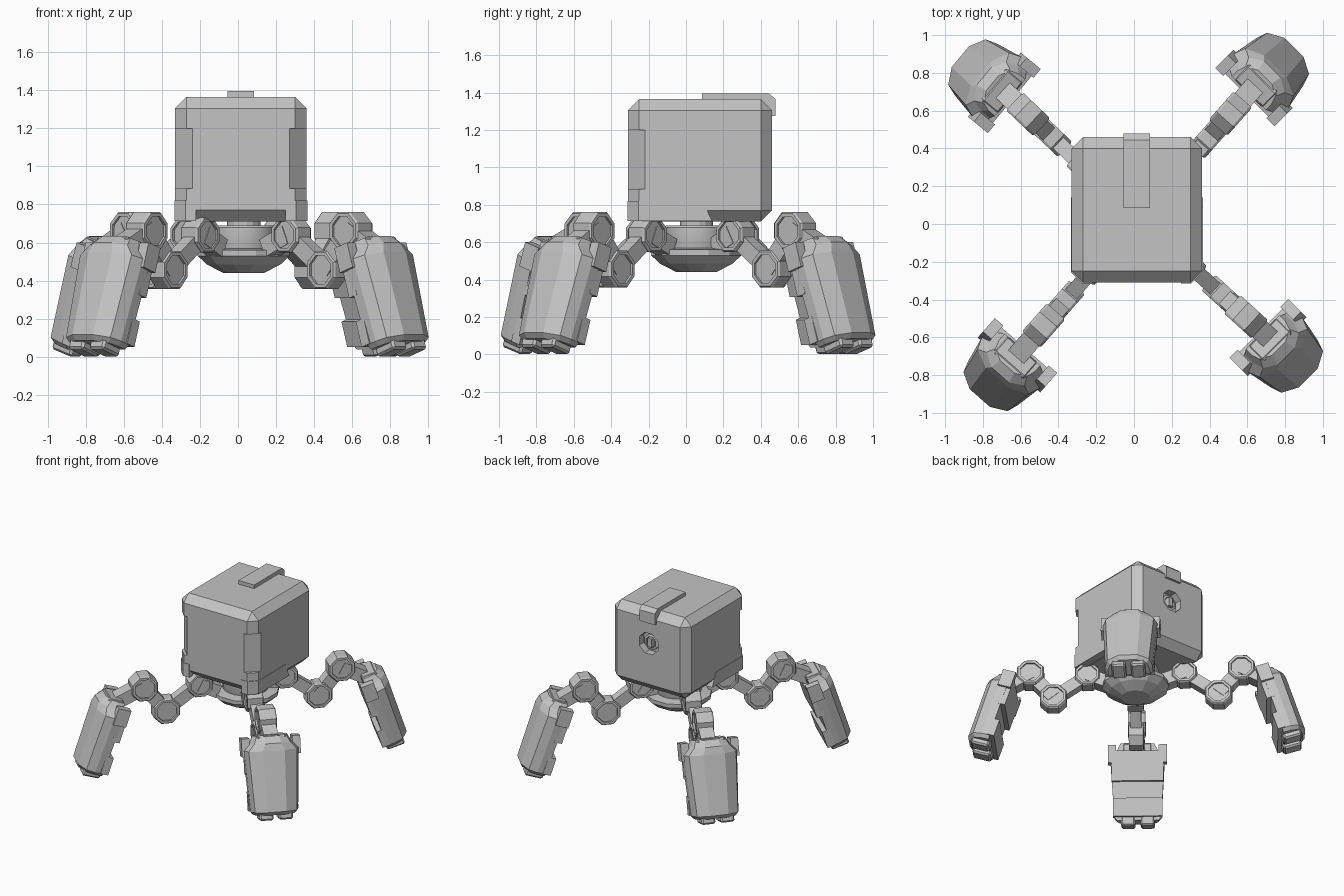
import bpy, bmesh
from math import radians, sin, cos, tau
from mathutils import Matrix, Vector

if "Cube" in bpy.data.objects:
    bpy.data.objects.remove(bpy.data.objects["Cube"])

grey = bpy.data.materials.new("plain_grey")
grey.use_nodes = True
COLOUR = (0.55, 0.55, 0.55, 1)
grey.diffuse_color = COLOUR
grey.node_tree.nodes["Principled BSDF"].inputs["Base Color"].default_value = COLOUR


def finish(bm, name, matrix):
    bmesh.ops.recalc_face_normals(bm, faces=bm.faces)
    mesh = bpy.data.meshes.new(name)
    bm.to_mesh(mesh)
    bm.free()
    mesh.materials.append(grey)
    obj = bpy.data.objects.new(name, mesh)
    obj.matrix_world = matrix
    bpy.context.collection.objects.link(obj)
    return obj


def loft(name, rings, matrix=Matrix()):
    """Skin a list of equal-length vertex rings and cap both ends."""
    bm = bmesh.new()
    rows = [[bm.verts.new(p) for p in ring] for ring in rings]
    n = len(rows[0])
    for a, b in zip(rows, rows[1:]):
        for i in range(n):
            j = (i + 1) % n
            bm.faces.new((a[i], a[j], b[j], b[i]))
    bm.faces.new(rows[0])
    bm.faces.new(rows[-1])
    return finish(bm, name, matrix)


def box(name, x, y, z, matrix=Matrix(), bevel=0):
    ring = [(x[0], y[0]), (x[1], y[0]), (x[1], y[1]), (x[0], y[1])]
    obj = loft(name, [[(*p, h) for p in ring] for h in z], matrix)
    if bevel:
        mod = obj.modifiers.new("chamfer", "BEVEL")
        mod.width, mod.segments = bevel, 1
    return obj


def lathe(name, profile, sides, matrix=Matrix()):
    rings = [[(r * cos(tau * (i + .5) / sides), r * sin(tau * (i + .5) / sides), z)
              for i in range(sides)] for r, z in profile]
    return loft(name, rings, matrix)


def extrude_side(name, outline, half, matrix=Matrix()):
    """Extrude an outline in the first and third axes across the second."""
    return loft(name, [[(a, s * half, b) for a, b in outline] for s in (-1, 1)], matrix)


def subtract(target, cutter):
    cutter.hide_render = True
    cutter.hide_set(True)
    mod = target.modifiers.new(cutter.name, "BOOLEAN")
    mod.operation, mod.object = "DIFFERENCE", cutter


# Box-shaped body with chamfered edges
body = box("body", (-.33, .36), (-.31, .46), (.71, 1.365), bevel=.06)

# Round socket in the back, with a small plug
back = Matrix.Translation((.015, .46, 1.1)) @ Matrix.Rotation(radians(-90), 4, "X")
subtract(body, lathe("socket_cutter", [(.09, -.06), (.09, .05)], 8, back))
lathe("socket_ring", [(.065, -.07), (.065, -.035), (.045, -.03), (.045, -.07)], 8, back)
box("socket_plug", (-.018, .018), (-.035, .035), (-.065, -.015), back)

# Deeper flat notches in the front corners, and lower side skirts
for side, x, s in (("right", -.33, 1), ("left", .36, -1)):
    corner = Matrix.Translation((x, -.31, 0)) @ Matrix.Rotation(radians(s * 45), 4, "Z")
    subtract(body, box(side + "_notch_cutter", (-.064, .064), (-.15, .15), (.885, 1.2), corner))
    loft(side + "_skirt", [[(x + s * dx, y, .713), (x + s * dx, y, .82),
                            (x + s * dx, .09, .82), (x + s * dx, .14, .713)]
                           for dx, y in ((-.004, -.255), (.055, -.314), (.11, -.314))])

# Strap folded over the top rear edge
strap = [(.085, 1.355), (.085, 1.395), (.445, 1.395), (.478, 1.365),
         (.478, 1.275), (.45, 1.275), (.45, 1.3), (.39, 1.355)]
extrude_side("top_strap", strap, .07,
             Matrix.Translation((.015, 0, 0)) @ Matrix.Rotation(radians(90), 4, "Z"))

# Turntable and dome under the body
hub = Matrix.Translation((.03, .055, 0))
lathe("neck", [(.09, .66), (.09, .73)], 16, hub)
ring = lathe("turntable_ring", [(.16, .54), (.17, .56), (.17, .68), (.16, .69)], 28, hub)
lathe("belly_dome", [(.11, .44), (.2, .485), (.25, .53), (.25, .56), (.16, .57)], 12, hub)


def joint(name, r, z, radius, half, leg):
    """Eight-sided pivot with recessed end caps."""
    rim, dip = radius * .74, half - .015
    profile = [(rim, -dip), (rim, -half), (radius * .92, -half), (radius, -half + .012),
               (radius, half - .012), (radius * .92, half), (rim, half), (rim, dip)]
    return lathe(name, profile, 8,
                 leg @ Matrix.Translation((r, 0, z)) @ Matrix.Rotation(radians(90), 4, "X"))


def link(name, a, b, half, thick, leg):
    """Bar between two points in the leg's own plane."""
    a, b = Vector(a), Vector(b)
    side = Vector((a.y - b.y, b.x - a.x)).normalized() * thick
    return extrude_side(name, [a - side, a + side, b + side, b - side], half, leg)


def shell_ring(u, wide, thick, near=.035):
    """Half-octagon section of the foot shell at depth u."""
    half = [(near, .21), (.1, .21), (.165, .185), (.212, .085)]
    pts = [(near + (t - near) * thick, w * wide, -u) for t, w in half]
    return pts + [(t, -w, z) for t, w, z in reversed(pts)]


# Four legs: heading, extra turn of the foot, stretch of the arm, shift of the foot
LEGS = {"back_left": (48.5, -3, .01, -.01), "back_right": (136.5, 4, .07, .035),
        "front_right": (228.7, 0, .025, .03), "front_left": (-42.3, -2.7, .045, 0)}

for name, (heading, twist, stretch, shift) in LEGS.items():
    leg = Matrix.Translation((.02, .03, 0)) @ Matrix.Rotation(radians(heading), 4, "Z")
    p = name + "_"
    root, knee, elbow = (.305 + stretch, .64), (.56 + stretch, .457), (.73 + stretch, .662)
    # Arm
    link(p + "shoulder_mount", (.19, .57), root, .05, .05, leg)
    joint(p + "shoulder_joint", *root, .1, .06, leg)
    link(p + "upper_arm", root, knee, .04, .045, leg)
    joint(p + "knee_joint", *knee, .108, .055, leg)
    link(p + "lower_arm", knee, elbow, .045, .05, leg)
    joint(p + "elbow_joint", *elbow, .108, .065, leg)
    link(p + "ankle", elbow, (.95 + shift, .56), .055, .05, leg)

    # Foot: first axis outward, second across, third up along the tilted foot
    foot = (leg @ Matrix.Translation((.868 + shift, 0, .565))
            @ Matrix.Rotation(radians(twist), 4, "Z") @ Matrix.Rotation(radians(-18), 4, "Y"))
    loft(p + "foot_shell", [shell_ring(-.02, .6, .72), shell_ring(.03, .72, .97),
                            shell_ring(.085, .97, 1), shell_ring(.54, .84, 1),
                            shell_ring(.565, .74, .85)], foot)
    box(p + "foot_top_block", (.03, .15), (-.11, .11), (-.06, .025), foot, .012)
    # Inner plates, with a recess between them
    box(p + "upper_inner_plate", (0, .06), (-.195, .195), (-.27, -.04), foot)
    box(p + "lower_inner_plate", (0, .06), (-.185, .185), (-.54, -.4), foot)
    # Ears at the top corners, and two toes
    for side, s in (("a", -1), ("b", 1)):
        box(p + "ear_" + side, (0, .1), sorted((s * .16, s * .22)), (-.13, .005), foot)
        box(p + "toe_" + side, (.03, .17), sorted((s * .02, s * .125)), (-.605, -.52), foot, .012)

# Smooth the round ring only
bpy.ops.object.select_all(action="DESELECT")
ring.select_set(True)
bpy.context.view_layer.objects.active = ring
bpy.ops.object.shade_smooth_by_angle(angle=radians(30))
